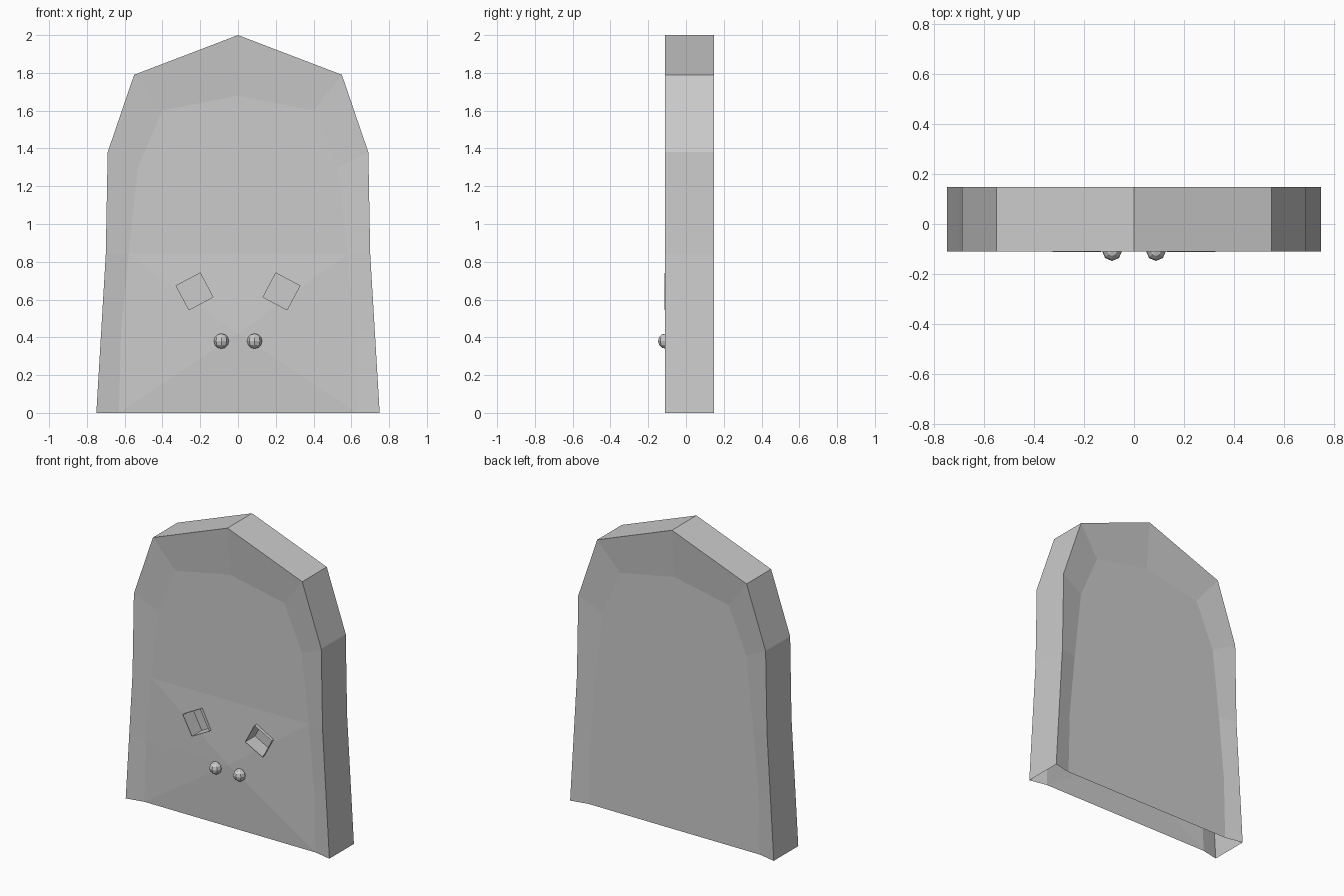
import bpy, bmesh, math
from mathutils import Vector
from mathutils.geometry import delaunay_2d_cdt

if "Cube" in bpy.data.objects:
    bpy.data.objects.remove(bpy.data.objects["Cube"])

FRONT, BACK, SINK = -0.11, 0.148, 0.025
OUTER = [(.75, 0), (.725, .42), (.70, .84), (.69, 1.38), (.55, 1.79), (0, 2)]
INNER = [(.63, 0), (.62, .42), (.58, .84), (.53, 1.30), (.40, 1.60), (0, 1.68)]


def full(half):
    """Mirror a half outline into one running right base, top, left base."""
    return half + [(-x, z) for x, z in half[-2::-1]]


def finish(name, bm):
    bmesh.ops.remove_doubles(bm, verts=bm.verts, dist=1e-4)
    bmesh.ops.recalc_face_normals(bm, faces=bm.faces)
    me = bpy.data.meshes.new(name)
    bm.to_mesh(me)
    bm.free()
    ob = bpy.data.objects.new(name, me)
    bpy.context.collection.objects.link(ob)
    return ob


def square(side):
    """Corners of the tilted square on one side of the front."""
    return [(side * (.23 + .102 * math.cos(math.radians(107 + 90 * k))),
             .643 + .102 * math.sin(math.radians(107 + 90 * k))) for k in range(4)]


def panel_y(x, z):
    """Front panel depth: flat, with the pointed flap rising towards its tip."""
    rise = 0
    if .415 < z < .84:
        side = (.62 - .04 * (z - .42) / .42 - abs(x)) / .62
        rise = max(0, min((.84 - z) / .42, side))
    return FRONT + SINK - .018 * rise


# Slab: open-bottomed shell with a sunken panel on front and back
bm = bmesh.new()
outer, inner = full(OUTER), full(INNER)
loops = [[bm.verts.new((x, y, z)) for x, z in pts] for pts, y in
         ((inner, FRONT + SINK), (outer, FRONT), (outer, BACK), (inner, BACK - SINK))]
for a, b in zip(loops, loops[1:]):
    for i in range(len(a) - 1):
        bm.faces.new((a[i], a[i + 1], b[i + 1], b[i]))
bm.faces.new(loops[3])

# Front panel: flap creases and two square openings
n = len(inner)
pts = inner + [(0, .42)] + square(1) + square(-1)
edges = [(i, (i + 1) % n) for i in range(n)]
edges += [(2, n), (n - 3, n), (2, n - 3), (1, n), (n - 2, n)]
for s in (n + 1, n + 5):
    edges += [(s + k, s + (k + 1) % 4) for k in range(4)]
co, _, tris, *_ = delaunay_2d_cdt([Vector(p) for p in pts], edges, [], 0, 1e-5)
verts = [bm.verts.new((p.x, panel_y(p.x, p.y), p.y)) for p in co]


def in_square(p):
    c = square(1)
    q = Vector((abs(p.x), p.y))
    return all((Vector(c[(k + 1) % 4]) - Vector(c[k])).cross(q - Vector(c[k])) > 0
               for k in range(4))


for f in tris:
    if not in_square(sum((co[i] for i in f), Vector((0, 0))) / len(f)):
        bm.faces.new([verts[i] for i in f])
finish("slab", bm)

for side, label in ((1, "right"), (-1, "left")):
    # Square socket, open at the front
    bm = bmesh.new()
    rim, floor = [[bm.verts.new((x, y, z)) for x, z in square(side)]
                  for y in (FRONT - .003, -.01)]
    for k in range(4):
        j = (k + 1) % 4
        bm.faces.new((rim[k], rim[j], floor[j], floor[k]))
    bm.faces.new(floor)
    finish(label + "_socket", bm)

    # Small round stud
    bpy.ops.mesh.primitive_uv_sphere_add(segments=8, ring_count=6, radius=.04,
                                         location=(side * .088, -.108, .38))
    bpy.context.object.name = label + "_stud"
